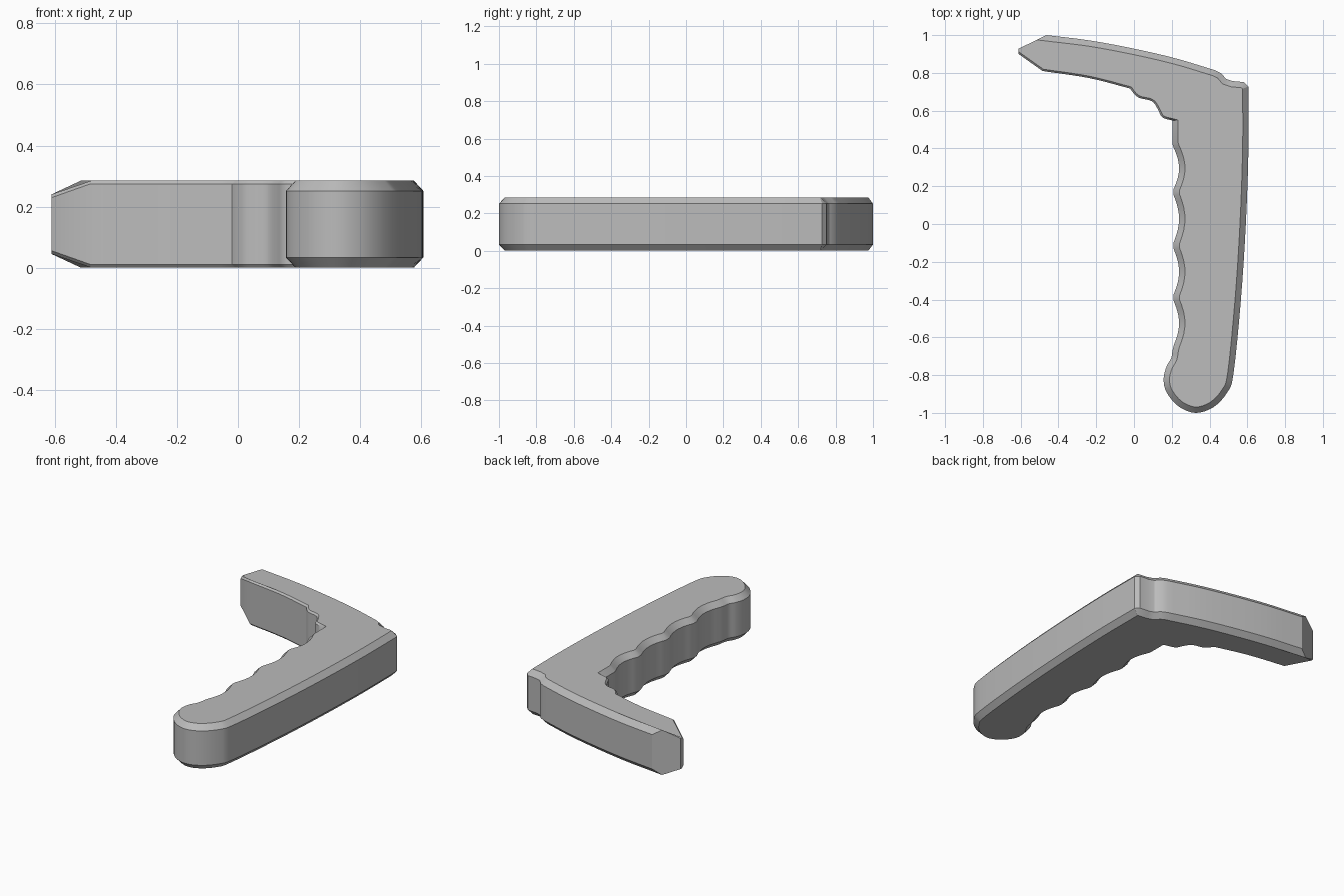
import bpy
import bmesh
import math
from mathutils import Vector

HEIGHT = 0.285
WIDE, FINE = 0.031, 0.01   # chamfer widths
TIP_DROP = 0.045           # how far the pointed end tapers in height

cube = bpy.data.objects.get("Cube")
if cube:
    bpy.data.objects.remove(cube)


def smooth_path(points, steps=5):
    """Catmull-Rom curve through the points, without the last point."""
    pts = [Vector(p) for p in points]
    pts = [2 * pts[0] - pts[1]] + pts + [2 * pts[-1] - pts[-2]]
    path = []
    for a, b, c, d in zip(pts, pts[1:], pts[2:], pts[3:]):
        for s in range(steps):
            t = s / steps
            path.append(0.5 * (2 * b + (c - a) * t
                               + (2 * a - 5 * b + 4 * c - d) * t ** 2
                               + (3 * b - a - 3 * c + d) * t ** 3))
    return path


def finger_grooves(bounds, x, depth, steps=8):
    """Row of shallow scallops with softened crests."""
    path = []
    for low, high in zip(bounds, bounds[1:]):
        for s in range(steps):
            t = (s + 0.5) / steps
            path.append(Vector((x + depth * math.sin(math.pi * t),
                                low + (high - low) * t)))
    return path


# Outline, clockwise: each entry is a point and the chamfer of the edge after it
outline = []


def add(points, width):
    outline.extend((Vector(p), width) for p in points)


# Pointed tip
add([(-0.611, 0.928)], 0)
# Back of the arm and the small step at the heel
add(smooth_path([(-0.463, 1.0), (-0.23, 0.971), (0, 0.928),
                 (0.22, 0.877), (0.426, 0.815)]), WIDE)
add([(0.426, 0.815), (0.463, 0.797), (0.487, 0.768), (0.52, 0.757),
     (0.583, 0.751)], WIDE)
# Back of the handle and its rounded end
add(smooth_path([(0.606, 0.728), (0.606, 0.4), (0.592, 0), (0.566, -0.4),
                 (0.527, -0.79), (0.495, -0.89), (0.42, -0.97),
                 (0.325, -1.0), (0.235, -0.965), (0.172, -0.89),
                 (0.157, -0.82), (0.172, -0.755), (0.197, -0.71),
                 (0.205, -0.66)], 4), WIDE)
# Finger grooves and the straight part above them
add(finger_grooves([-0.66, -0.39, -0.115, 0.17, 0.42], 0.203, 0.036), WIDE)
add([(0.203, 0.425)], WIDE)
# Stepped inner corner and inside of the arm
add(smooth_path([(0.203, 0.548), (0.15, 0.565), (0.125, 0.61), (0.095, 0.65),
                 (0.03, 0.667), (0, 0.69), (-0.02, 0.717)], 4), FINE)
add(smooth_path([(-0.02, 0.717), (-0.235, 0.772), (-0.484, 0.81)]), FINE)
add([(-0.484, 0.81), (-0.611, 0.9)], FINE)
outline[-1] = (outline[-1][0], 0)


def inward(a, b):
    d = (b - a).normalized()
    return Vector((d.y, -d.x))


def inset_point(i):
    """Offset a corner by the chamfer widths of its two edges."""
    p, w2 = outline[i]
    before, w1 = outline[i - 1]
    n1 = inward(before, p)
    n2 = inward(p, outline[(i + 1) % len(outline)][0])
    if w1 == w2:
        return p + (n1 + n2) * w1 / (1 + n1.dot(n2)), max(w1, 0.004)
    det = n1.x * n2.y - n1.y * n2.x
    shift = Vector((w1 * n2.y - w2 * n1.y, w2 * n1.x - w1 * n2.x)) / det
    return p + shift, max(w1, w2)


# Four rings of points: bottom face, lower wall, upper wall, top face
bm = bmesh.new()
rings = [[], [], [], []]
count = len(outline)
for i, (p, _) in enumerate(outline):
    q, depth = inset_point(i)
    drop = TIP_DROP if p.x < -0.6 else 0
    low = drop + depth * 1.08
    for ring, pos, z in zip(rings, (q, p, p, q),
                            (drop, low, HEIGHT - low, HEIGHT - drop)):
        ring.append(bm.verts.new((pos.x, pos.y, z)))

for lower, upper in zip(rings, rings[1:]):
    for i in range(count):
        j = (i + 1) % count
        bm.faces.new((lower[i], lower[j], upper[j], upper[i]))
bm.faces.new(rings[0])
bm.faces.new(rings[3])
bmesh.ops.remove_doubles(bm, verts=bm.verts, dist=0.0005)
bmesh.ops.recalc_face_normals(bm, faces=bm.faces)

mesh = bpy.data.meshes.new("angled_grip")
bm.to_mesh(mesh)
bm.free()
grip = bpy.data.objects.new("angled_grip", mesh)
bpy.context.collection.objects.link(grip)

# Plain grey material
grey = bpy.data.materials.new("plain_grey")
grey.use_nodes = True
colour = (0.5, 0.5, 0.5, 1)
grey.diffuse_color = colour
grey.node_tree.nodes["Principled BSDF"].inputs["Base Color"].default_value = colour
mesh.materials.append(grey)

bpy.ops.object.select_all(action="DESELECT")
grip.select_set(True)
bpy.context.view_layer.objects.active = grip
bpy.ops.object.shade_smooth_by_angle(angle=math.radians(30))
